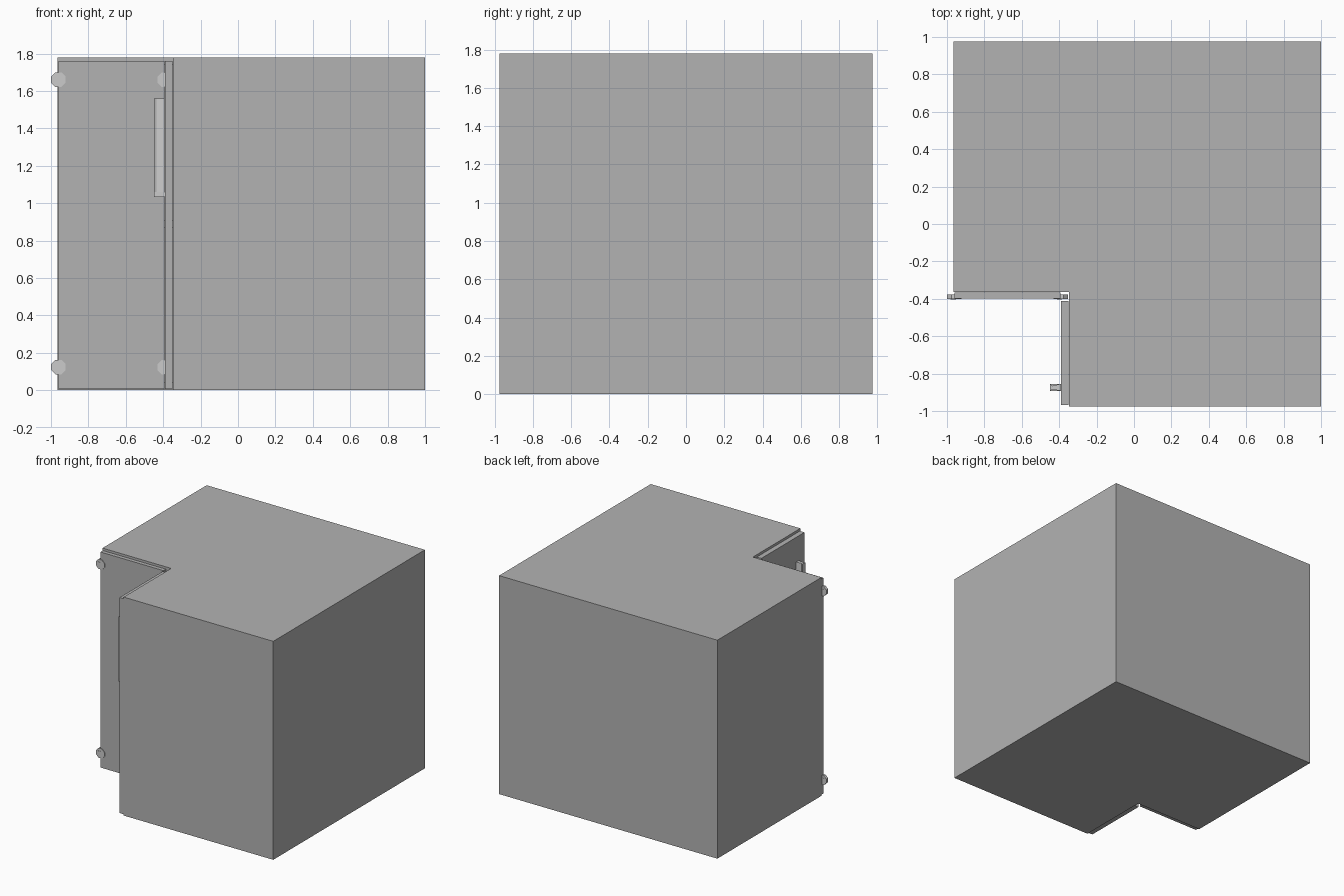
import bpy, bmesh
from math import pi, cos, sin

if "Cube" in bpy.data.objects:
    bpy.data.objects.remove(bpy.data.objects["Cube"])


def material(name, grey):
    m = bpy.data.materials.new(name)
    m.diffuse_color = (grey, grey, grey, 1)
    m.use_nodes = True
    m.node_tree.nodes["Principled BSDF"].inputs["Base Color"].default_value = m.diffuse_color
    return m


board = material("dark_board", 0.45)
metal = material("light_metal", 0.8)


def extrude(name, points, offset, mat):
    """Extrude a flat outline of 3D points along an offset."""
    bm = bmesh.new()
    face = bm.faces.new([bm.verts.new(p) for p in points])
    out = bmesh.ops.extrude_face_region(bm, geom=[face])["geom"]
    bmesh.ops.translate(bm, vec=offset,
                        verts=[v for v in out if isinstance(v, bmesh.types.BMVert)])
    bmesh.ops.recalc_face_normals(bm, faces=bm.faces)
    me = bpy.data.meshes.new(name)
    bm.to_mesh(me)
    bm.free()
    me.materials.append(mat)
    ob = bpy.data.objects.new(name, me)
    bpy.context.collection.objects.link(ob)
    return ob


def prism(name, outline, z0, z1, mat=board):
    return extrude(name, [(x, y, z0) for x, y in outline], (0, 0, z1 - z0), mat)


def box(name, x, y, z, mat=board):
    return prism(name, [(x[0], y[0]), (x[1], y[0]), (x[1], y[1]), (x[0], y[1])], *z, mat)


def disc(name, cx, cz, r, y0, y1, mat):
    """Octagonal disc with its axis along y."""
    angles = [pi / 8 + i * pi / 4 for i in range(8)]
    ring = [(cx + r * cos(a), y0, cz + r * sin(a)) for a in angles]
    return extrude(name, ring, (0, y1 - y0, 0), mat)


# Carcass dimensions: L-shaped plan with the notch at front left
L, R, F, B, H, T = -0.965, 1.0, -0.975, 0.975, 1.778, 0.04
NX, NY = -0.347, -0.364
plan = [(L, NY), (NX, NY), (NX, F), (R, F), (R, B), (L, B)]

# Horizontal boards
prism("bottom_board", plan, 0, T)
prism("top_board", plan, H - T, H)
inset = [(L + T, NY + T), (NX + T, NY + T), (NX + T, F + T),
         (R - T, F + T), (R - T, B - T), (L + T, B - T)]
prism("shelf", inset, 0.87, 0.91)

# Upright panels
wall = (T, H - T)
box("left_side_panel", (L, L + T), (NY, B), wall)
box("front_side_panel", (NX, R), (F, F + T), wall)
box("right_back_panel", (R - T, R), (F + T, B), wall)
box("rear_back_panel", (L + T, R - T), (B - T, B), wall)

# Folding doors
door_z = (0.006, 1.76)
box("hinged_door", (-0.96, -0.393), (-0.397, -0.366), door_z)
box("folding_door", (-0.39, -0.349), (-0.967, -0.412), door_z)

# Hinges on both edges of the first door, cups showing on its face
for i, z in enumerate((0.123, 1.66)):
    for side, x in (("outer", -0.96), ("middle", -0.392)):
        disc(f"{side}_hinge_cup_{i}", x, z, 0.042, -0.401, -0.378, metal)
        box(f"{side}_hinge_knuckle_{i}", (x - 0.02, x + 0.008), (-0.404, -0.376),
            (z - 0.018, z + 0.018), metal)

# Waisted handle bar and its foot
bar = [(-0.45, -0.892), (-0.435, -0.885), (-0.392, -0.892),
       (-0.392, -0.855), (-0.435, -0.865), (-0.45, -0.855)]
prism("handle_bar", bar, 1.06, 1.56, metal)
box("handle_foot", (-0.45, -0.39), (-0.892, -0.855), (1.033, 1.06), metal)
